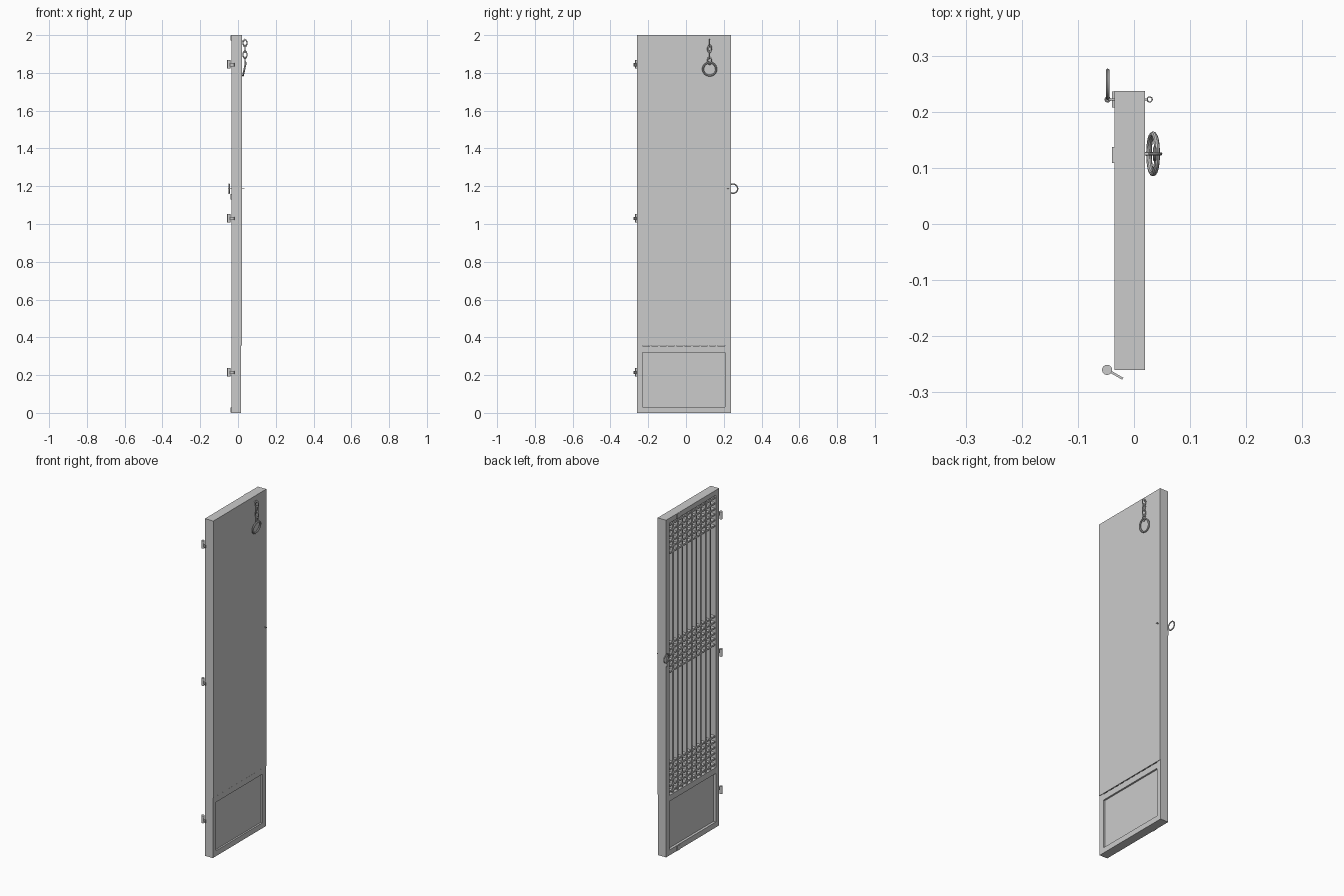
import bpy
from math import pi, radians, cos, sin
from mathutils import Vector

if "Cube" in bpy.data.objects:
    bpy.data.objects.remove(bpy.data.objects["Cube"], do_unlink=True)

grey = bpy.data.materials.new("plain grey")
grey.use_nodes = True
colour = (0.6, 0.6, 0.6, 1)
grey.diffuse_color = colour
grey.node_tree.nodes["Principled BSDF"].inputs["Base Color"].default_value = colour


def finish(name, smooth=False):
    ob = bpy.context.object
    ob.name = name
    ob.data.materials.append(grey)
    if smooth:
        bpy.ops.object.shade_smooth_by_angle()
    return ob


def box(name, x, y, z):
    """Box from (min, max) pairs on each axis."""
    lo, hi = Vector((x[0], y[0], z[0])), Vector((x[1], y[1], z[1]))
    bpy.ops.mesh.primitive_cube_add(size=1, location=(lo + hi) / 2)
    ob = finish(name)
    ob.scale = hi - lo
    return ob


def rod(name, start, end, radius):
    start, end = Vector(start), Vector(end)
    bpy.ops.mesh.primitive_cylinder_add(vertices=16, radius=radius,
                                        depth=(end - start).length, location=(start + end) / 2)
    ob = finish(name, True)
    ob.rotation_euler = (end - start).to_track_quat('Z', 'Y').to_euler()
    return ob


def ring(name, centre, major, minor, rotation=(0, 0, 0), stretch=(1, 1, 1)):
    bpy.ops.mesh.primitive_torus_add(major_radius=major, minor_radius=minor,
                                     major_segments=32, minor_segments=10,
                                     location=centre, rotation=rotation)
    ob = finish(name, True)
    ob.scale = stretch
    return ob


# Main dimensions
FRONT, BACK, FACE = -0.035, 0.017, 0.02
Y0, Y1 = -0.26, 0.237
IN0, IN1 = -0.23, 0.206
SILL, TOP = 0.355, 1.97
depth = (FRONT, BACK)

# Frame
box("hinge_stile", depth, (Y0, IN0), (0, 2))
box("latch_stile", depth, (IN1, Y1), (0, 2))
box("top_rail", depth, (IN0, IN1), (TOP, 2))
box("middle_rail", depth, (IN0, IN1), (0.32, SILL))
box("bottom_rail", depth, (IN0, IN1), (0, 0.032))

# Lower solid panel and upper backing sheet
box("lower_panel", (-0.02, 0.007), (IN0, IN1), (0.032, 0.32))
box("backing_sheet", (BACK, FACE), (Y0, Y1), (0.358, 2))

# Lattice: upright bars with three bands of cross bars
cells = 10
for i in range(1, cells):
    y = IN0 + (IN1 - IN0) * i / cells
    box("upright_bar", (-0.03, BACK), (y - 0.005, y + 0.005), (SILL, TOP))
rows = 6
for low, high in ((SILL, 0.555), (1.065, 1.265), (1.77, TOP)):
    for i in range(rows):
        z = low + (high - low) * (i + 0.5) / rows
        box("cross_bar", (-0.029, BACK), (IN0, IN1), (z - 0.005, z + 0.005))

# Small plates on the lattice side
for y, z in ((0.123, 0.015), (0.123, 1.985), (0.222, 1.145)):
    box("small_plate", (-0.039, FRONT), (y - 0.014, y + 0.014), (z - 0.014, z + 0.014))

# Hinges: upright barrel with an angled tab
for z in (0.215, 1.03, 1.845):
    rod("hinge_barrel", (-0.048, Y0, z - 0.022), (-0.048, Y0, z + 0.022), 0.009)
    tab = box("hinge_tab", (-0.049, -0.018), (-0.27, -0.266), (z - 0.01, z + 0.008))
    tab.rotation_euler.z = radians(-30)

# Pull ring on a pin through the latch stile
PIN_Y, PIN_Z = 0.222, 1.187
rod("pull_pin", (-0.048, PIN_Y, PIN_Z), (0.024, PIN_Y, PIN_Z), 0.002)
ring("pin_eye", (0.028, PIN_Y, PIN_Z), 0.0045, 0.001)
ring("pin_collar", (-0.047, PIN_Y, PIN_Z), 0.004, 0.0015)
ring("pull_ring", (-0.047, 0.249, PIN_Z), 0.0245, 0.0035, (0, pi / 2, 0))

# Hanging chain: wall eye, alternating links and a tilted ring
CY = 0.125
rod("chain_staple", (FACE - 0.004, CY, 1.968), (0.034, CY, 1.968), 0.003)
for i in range(4):
    z = 1.958 - i * 0.031
    across = i % 2
    turn = (0, pi / 2, 0) if across else (pi / 2, 0, 0)
    longer = (1.7, 1, 1) if across else (1, 1.7, 1)
    ring("chain_link", (0.037, CY, z), 0.0105, 0.003, turn, longer)
ring("chain_ring", (0.034, CY, 1.82), 0.035, 0.005, (0, pi / 2 + radians(12), 0))
